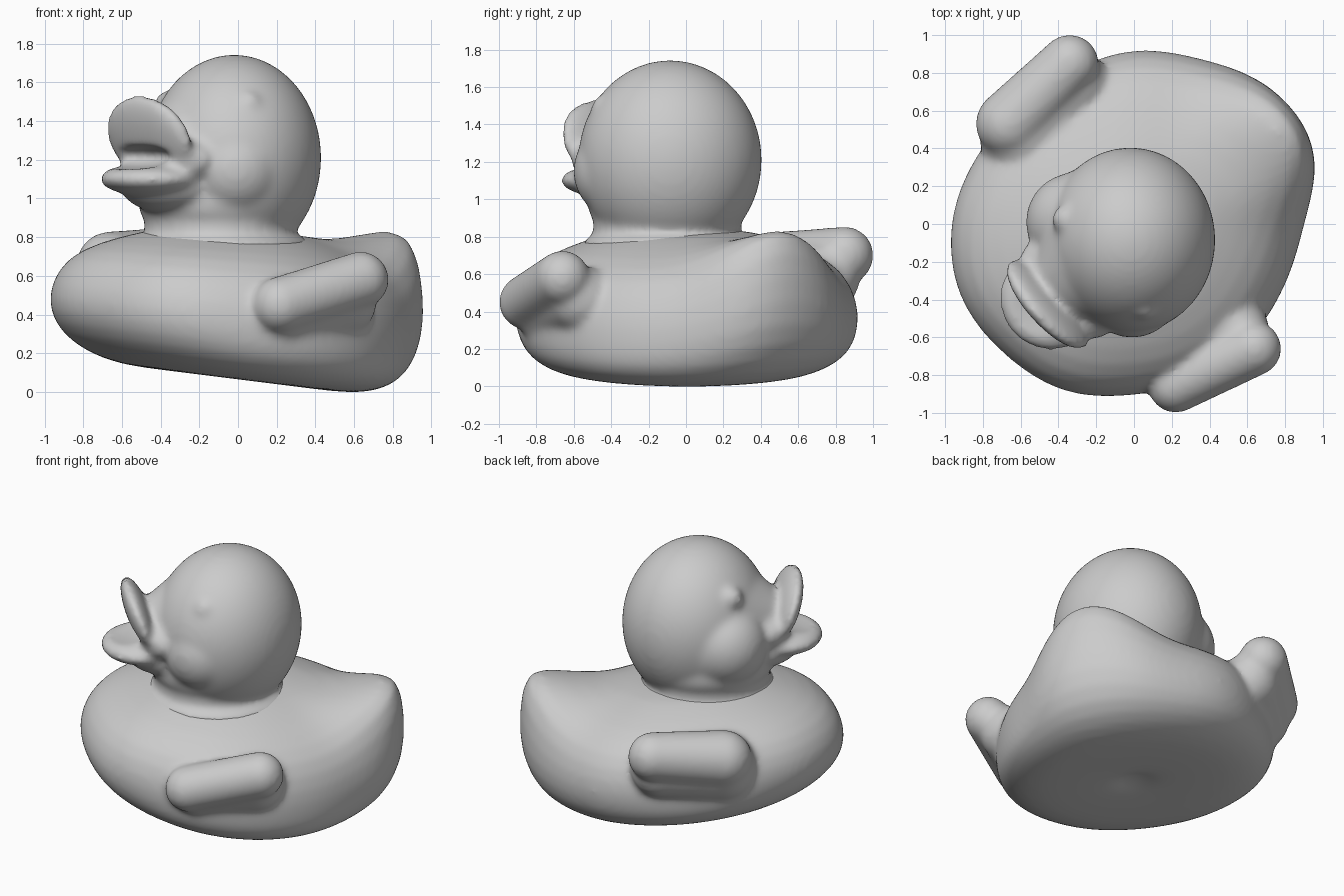
import bpy, bmesh, math
from mathutils import Matrix, Vector

cube = bpy.data.objects.get("Cube")
if cube:
    bpy.data.objects.remove(cube, do_unlink=True)

grey = bpy.data.materials.new("soft_grey")
grey.use_nodes = True
grey.diffuse_color = (0.6, 0.6, 0.6, 1)
grey.node_tree.nodes["Principled BSDF"].inputs["Base Color"].default_value = grey.diffuse_color

BEAK_ANGLE = math.radians(222)
FWD = Vector((math.cos(BEAK_ANGLE), math.sin(BEAK_ANGLE), 0))
SIDE = Vector((-FWD.y, FWD.x, 0))
UP = Vector((0, 0, 1))


def ellipsoid(bm, centre, sizes, axes=(Vector((1, 0, 0)), Vector((0, 1, 0)), UP)):
    """Ball stretched by sizes along three perpendicular axes."""
    rot = Matrix(axes).transposed().to_4x4()
    if rot.determinant() < 0:
        rot = rot @ Matrix.Scale(-1, 4, UP)
    m = Matrix.Translation(centre) @ rot @ Matrix.Diagonal((*sizes, 1))
    bmesh.ops.create_uvsphere(bm, u_segments=32, v_segments=20, radius=1, matrix=m)


def capsule(bm, a, b, ra, rb):
    """Round, tapered bar made of closely spaced balls."""
    a, b = Vector(a), Vector(b)
    for i in range(13):
        t = i / 12
        r = ra + (rb - ra) * t
        ellipsoid(bm, a.lerp(b, t), (r, r, r))


def periodic(values, t):
    """Smooth closed interpolation of evenly spaced values."""
    n = len(values)
    i, u = int(t * n), t * n - int(t * n)
    p, q, r, s = (values[(i + k) % n] for k in (-1, 0, 1, 2))
    return q + 0.5 * u * (r - p + u * (2*p - 5*q + 4*r - s + u * (3*(q - r) + s - p)))


def finish(name, bm, smoothing, cutter=None):
    mesh = bpy.data.meshes.new(name)
    bm.to_mesh(mesh)
    bm.free()
    ob = bpy.data.objects.new(name, mesh)
    bpy.context.collection.objects.link(ob)
    mesh.materials.append(grey)
    if smoothing:
        ob.modifiers.new("round", "SUBSURF").levels = 1
        ob.modifiers["round"].render_levels = 1
        for step in range(2 if cutter else 1):
            rem = ob.modifiers.new("blend", "REMESH")
            rem.mode, rem.voxel_size, rem.use_smooth_shade = "VOXEL", 0.018, True
            if cutter and step == 0:
                cut = ob.modifiers.new("mouth", "BOOLEAN")
                cut.operation, cut.object = "DIFFERENCE", cutter
        soft = ob.modifiers.new("soften", "SMOOTH")
        soft.factor, soft.iterations = 0.5, smoothing
    return ob


# Body: rings following a lopsided outline, raised into a tail at the back
outline = [0.905, 1.035, 1.025, 0.95, 0.925, 0.88, 0.87, 0.915,
           0.975, 1.005, 0.98, 0.965, 0.91, 0.89, 0.87, 0.865]
# radius factor, height, tail lift, tail push
profile = [(0.08, 0.04, 0, 0), (0.14, 0, 0, 0), (0.4, 0, 0, 0), (0.64, 0, 0, 0),
           (0.81, 0.045, 0, 0), (0.94, 0.13, 0.02, 0), (1, 0.26, 0.1, 0),
           (0.995, 0.41, 0.21, 0.01), (0.91, 0.58, 0.31, 0.06),
           (0.72, 0.69, 0.14, 0.07), (0.5, 0.76, 0.01, 0.02), (0.35, 0.805, 0, 0)]
SEG = 48
bm = bmesh.new()
rings = []
for f, h, lift, push in profile:
    ring = []
    for k in range(SEG):
        a = 2 * math.pi * k / SEG
        tail = math.exp(-((math.remainder(a - math.radians(32), 2 * math.pi) / 0.42) ** 2))
        # lower rings are closer to a circle than the outline
        full = min(1, h / 0.25)
        r = (f + push * tail) * (periodic(outline, k / SEG) * full + 0.95 * (1 - full))
        x, y = r * math.cos(a), r * math.sin(a)
        z = h + lift * tail
        ring.append(bm.verts.new((x, y, z + (0.065 - 0.125 * x) * (1 - 0.6 * min(1, z)))))
    rings.append(ring)
for low, high in zip(rings, rings[1:]):
    for k in range(SEG):
        n = (k + 1) % SEG
        bm.faces.new((low[k], low[n], high[n], high[k]))
bm.faces.new(rings[0][::-1])
bm.faces.new(rings[-1])

# Wings, each an outer bar with a fuller root merging into the body
capsule(bm, (0.22, -0.855, 0.45), (0.635, -0.66, 0.58), 0.147, 0.147)
capsule(bm, (0.22, -0.74, 0.41), (0.54, -0.57, 0.47), 0.18, 0.18)
capsule(bm, (-0.34, 0.85, 0.7), (-0.66, 0.53, 0.65), 0.155, 0.18)
capsule(bm, (-0.32, 0.74, 0.58), (-0.6, 0.46, 0.56), 0.19, 0.22)
finish("body_with_wings", bm, 18)

# Mouth cutter
bm = bmesh.new()
ellipsoid(bm, FWD * 0.76 + UP * 1.215, (0.18, 0.27, 0.065), (FWD, SIDE, UP))
mouth = finish("mouth_cutter", bm, 0)
mouth.hide_render = True
mouth.hide_set(True)

# Head: skull, brow, neck, neck flare and two tapering cheeks
bm = bmesh.new()
ellipsoid(bm, (-0.02, -0.085, 1.21), (0.455, 0.495, 0.535))
capsule(bm, (-0.04, -0.09, 1.24), FWD * 0.4 + UP * 1.22, 0.44, 0.25)
ellipsoid(bm, (-0.09, -0.1, 0.98), (0.43, 0.43, 0.25))
ellipsoid(bm, (-0.09, -0.1, 0.85), (0.4, 0.4, 0.2))
ellipsoid(bm, (-0.09, -0.1, 0.76), (0.47, 0.46, 0.09))
capsule(bm, (-0.03, -0.08, 1.15), (-0.01, -0.35, 1.15), 0.44, 0.255)
capsule(bm, (-0.03, -0.08, 1.15), (-0.31, 0.01, 1.15), 0.44, 0.265)

# Faint eye bumps
for angle in (282, 162):
    a = math.radians(angle)
    d = Vector((math.cos(a) * 0.88, math.sin(a) * 0.88, 0.55))
    ellipsoid(bm, Vector((-0.02, -0.085, 1.26)) + d * 0.4, (0.08, 0.08, 0.08))

# Beak: upturned upper bill, its root, and a lower bill on a thick jaw
lean = (FWD * 0.36 + UP * 0.93).normalized()
ellipsoid(bm, FWD * 0.625 + SIDE * 0.01 + UP * 1.31, (0.31, 0.24, 0.075),
          (SIDE, lean, SIDE.cross(lean)))
ellipsoid(bm, FWD * 0.5 + SIDE * 0.02 + UP * 1.2, (0.17, 0.32, 0.15), (FWD, SIDE, UP))
ellipsoid(bm, FWD * 0.6 + UP * 1.1, (0.265, 0.275, 0.09), (FWD, SIDE, UP))
ellipsoid(bm, FWD * 0.46 + UP * 1.06, (0.26, 0.27, 0.14), (FWD, SIDE, UP))
finish("head_with_beak", bm, 12, mouth)
